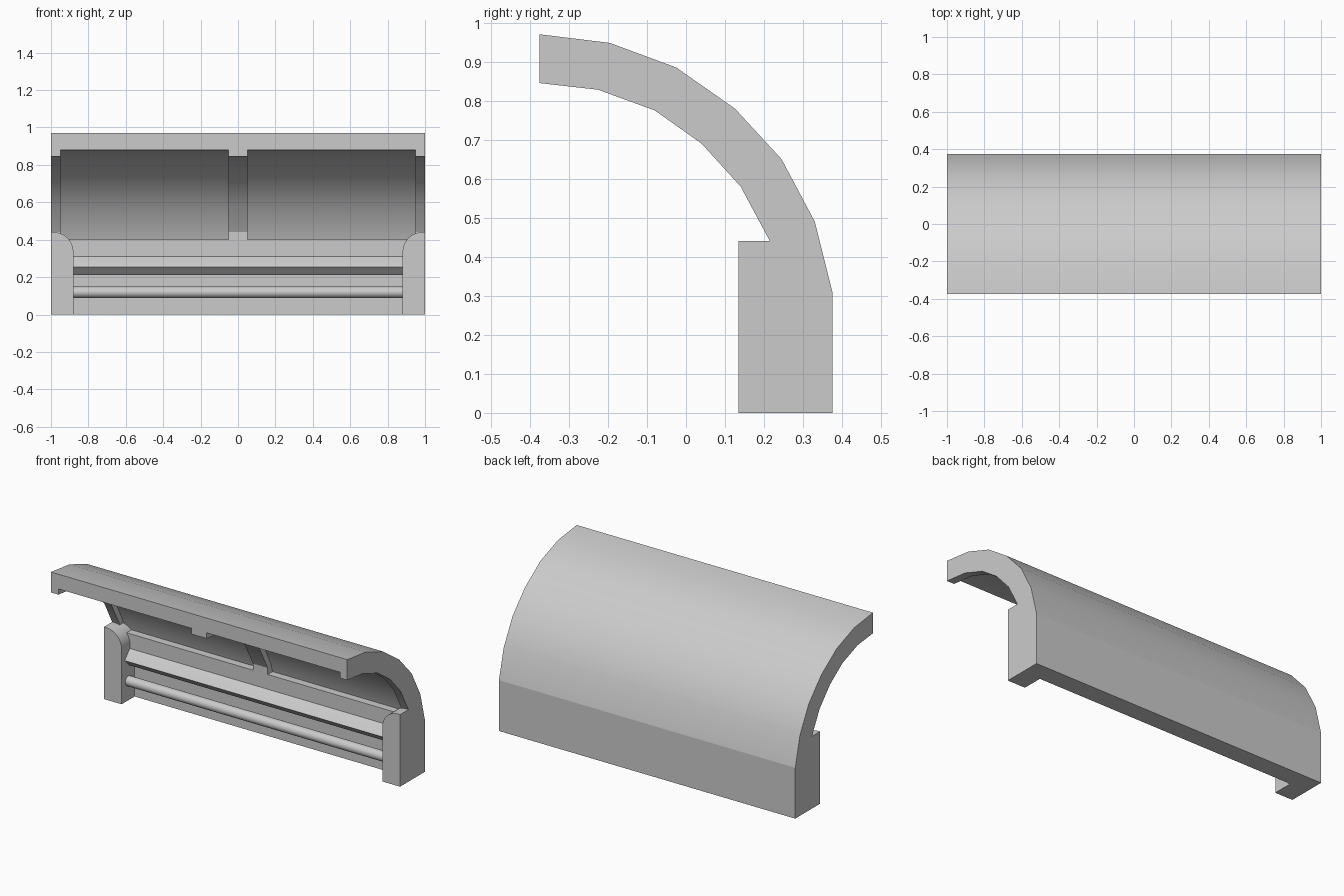
import bpy, bmesh, math

cube = bpy.data.objects.get("Cube")
if cube:
    bpy.data.objects.remove(cube, do_unlink=True)

grey = bpy.data.materials.new("light_grey")
grey.use_nodes = True
grey.diffuse_color = (0.6, 0.6, 0.6, 1)
grey.node_tree.nodes["Principled BSDF"].inputs["Base Color"].default_value = (0.6, 0.6, 0.6, 1)


def smooth(ob):
    bpy.ops.object.select_all(action='DESELECT')
    ob.select_set(True)
    bpy.context.view_layer.objects.active = ob
    bpy.ops.object.shade_smooth_by_angle(angle=math.radians(25))


def prism(name, profile, start, end, axis='x'):
    """Extrude a (y, z) profile along x, or an (x, z) profile along y."""
    bm = bmesh.new()
    if axis == 'x':
        verts = [bm.verts.new((start, a, b)) for a, b in profile]
        step = (end - start, 0, 0)
    else:
        verts = [bm.verts.new((a, start, b)) for a, b in profile]
        step = (0, end - start, 0)
    face = bm.faces.new(verts)
    out = bmesh.ops.extrude_face_region(bm, geom=[face], use_keep_orig=True)
    moved = [v for v in out["geom"] if isinstance(v, bmesh.types.BMVert)]
    bmesh.ops.translate(bm, verts=moved, vec=step)
    bmesh.ops.recalc_face_normals(bm, faces=bm.faces)
    mesh = bpy.data.meshes.new(name)
    bm.to_mesh(mesh)
    bm.free()
    mesh.materials.append(grey)
    ob = bpy.data.objects.new(name, mesh)
    bpy.context.collection.objects.link(ob)
    smooth(ob)
    return ob


# Curved hood, thick enough to carry the ribs
outer = [(-0.375, 0.97), (-0.195, 0.948), (-0.025, 0.885), (0.125, 0.78),
         (0.245, 0.65), (0.33, 0.49), (0.375, 0.31)]
inner = [(0.215, 0.31), (0.215, 0.44), (0.14, 0.58), (0.04, 0.69),
         (-0.08, 0.775), (-0.225, 0.828), (-0.375, 0.845)]
hood = prism("curved_hood", outer + inner, -1, 1)

# Two recessed panels cut into the underside, leaving three ribs
recess = [(-0.45, 0.883), (-0.375, 0.88), (-0.215, 0.863), (-0.065, 0.808),
          (0.063, 0.717), (0.168, 0.602), (0.243, 0.46), (0.262, 0.40),
          (0.15, 0.40), (0.05, 0.55), (-0.1, 0.68), (-0.45, 0.75)]
for side in (-1, 1):
    cutter = prism("recess_cutter", recess, side * 0.05, side * 0.95)
    cutter.hide_render = True
    mod = hood.modifiers.new("recess", 'BOOLEAN')
    mod.operation = 'DIFFERENCE'
    mod.solver = 'EXACT'
    mod.object = cutter
    bpy.context.view_layer.objects.active = hood
    bpy.ops.object.modifier_apply(modifier=mod.name)
    bpy.data.objects.remove(cutter, do_unlink=True)
smooth(hood)

# Lower back wall
prism("back_wall", [(0.26, 0), (0.375, 0), (0.375, 0.31), (0.26, 0.31)], -1, 1)

# Angled rail under the hood
prism("angled_rail", [(0.26, 0.31), (0.215, 0.31), (0.205, 0.302), (0.165, 0.255),
                      (0.21, 0.21), (0.26, 0.21)], -0.9, 0.9)

# Round bar between the end posts
circle = [(0.2 + 0.03 * math.cos(math.tau * i / 24),
           0.119 + 0.03 * math.sin(math.tau * i / 24)) for i in range(24)]
prism("round_bar", circle, -0.9, 0.9)

# End posts with a rounded inner shoulder
for side, name in ((1, "left_end_post"), (-1, "right_end_post")):
    arc = [(side * (0.985 - 0.105 * math.cos(math.pi / 2 * i / 10)),
            0.335 + 0.105 * math.sin(math.pi / 2 * i / 10)) for i in range(11)]
    prism(name, [(side, 0), (side * 0.88, 0)] + arc + [(side, 0.44)], 0.135, 0.27, 'y')
